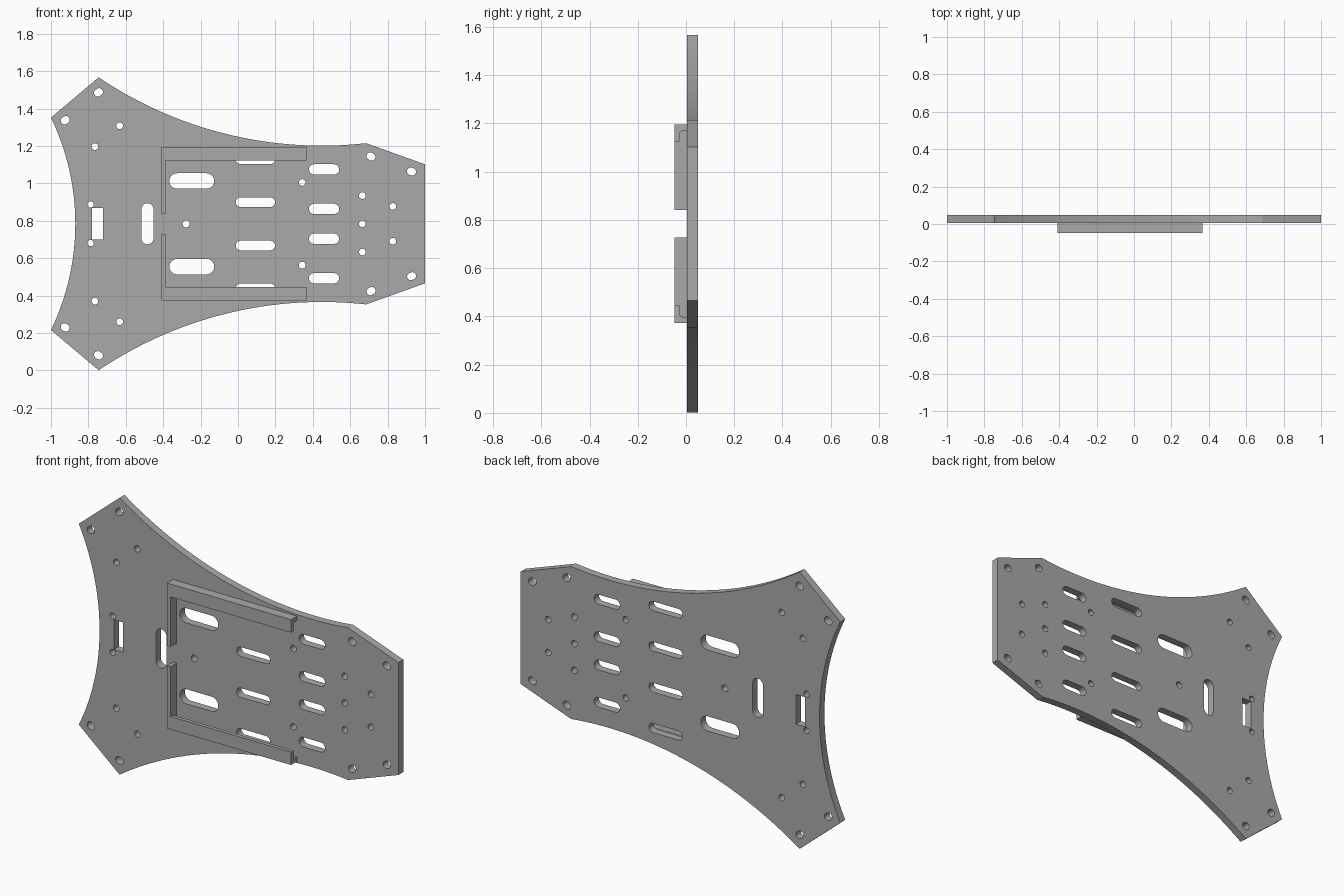
import bpy, bmesh, math
from mathutils import Vector

if "Cube" in bpy.data.objects:
    bpy.data.objects.remove(bpy.data.objects["Cube"])

MID = 0.784          # height of the mirror line
FRONT, BACK = 0.005, 0.049

grey = bpy.data.materials.new("plain grey")
grey.use_nodes = True
COLOUR = (0.4, 0.4, 0.4, 1)
grey.diffuse_color = COLOUR
grey.node_tree.nodes["Principled BSDF"].inputs["Base Color"].default_value = COLOUR


def flip(points):
    return [(x, 2 * MID - z) for x, z in points]


def arc(a, b, sag, n=32):
    """Points from a to b along an arc that bulges to the left by sag."""
    a, b = Vector(a), Vector(b)
    chord = b - a
    half = chord.length / 2
    left = Vector((-chord.y, chord.x)).normalized()
    r = (half * half + sag * sag) / (2 * sag)
    centre = (a + b) / 2 - left * (r - sag)
    sweep = math.asin(half / r)
    along = chord.normalized()
    pts = []
    for i in range(n + 1):
        t = sweep * (2 * i / n - 1)
        pts.append(tuple(centre + along * r * math.sin(t) + left * r * math.cos(t)))
    return pts


def slot(x, z, length, width, turn=0, n=10):
    """Rounded slot; equal length and width give a round hole."""
    r, off, turn = width / 2, (length - width) / 2, math.radians(turn)
    pts = []
    for side in (1, -1):
        for i in range(n + 1):
            t = math.pi * (i / n - 0.5)
            px, pz = side * (off + r * math.cos(t)), side * r * math.sin(t)
            pts.append((x + px * math.cos(turn) - pz * math.sin(turn),
                        z + px * math.sin(turn) + pz * math.cos(turn)))
    return pts


def add_object(name, mesh):
    mesh.materials.clear()
    mesh.materials.append(grey)
    ob = bpy.data.objects.new(name, mesh)
    bpy.context.collection.objects.link(ob)
    bpy.context.view_layer.objects.active = ob
    bpy.ops.object.select_all(action="DESELECT")
    ob.select_set(True)
    bpy.ops.object.shade_smooth_by_angle(angle=math.radians(25))
    return ob


def prism(name, ring, step):
    """Extrude a closed ring of 3D points by the vector step."""
    bm = bmesh.new()
    face = bm.faces.new([bm.verts.new(p) for p in ring])
    out = bmesh.ops.extrude_face_region(bm, geom=[face])
    moved = [g for g in out["geom"] if isinstance(g, bmesh.types.BMVert)]
    bmesh.ops.translate(bm, verts=moved, vec=step)
    bmesh.ops.recalc_face_normals(bm, faces=bm.faces)
    mesh = bpy.data.meshes.new(name)
    bm.to_mesh(mesh)
    bm.free()
    return add_object(name, mesh)


# Plate outline: straight nose, long curved flanks, two swept corners, curved tail
upper_flank = arc((-0.745, 1.567), (0.685, 1.215), -0.131)
tail = arc((-1, 2 * MID - 1.352), (-1, 1.352), -0.13)
upper = upper_flank + [(1, 1.102)]
outline = tail + upper + flip(upper)[::-1]

# Holes on the mirror line
holes = [
    slot(-0.277, MID, 0.038, 0.038),
    slot(0.665, MID, 0.036, 0.036),
    slot(-0.484, MID, 0.22, 0.065, 90),
    [(-0.78, 0.70), (-0.722, 0.70), (-0.722, 0.868), (-0.78, 0.868)],
]
# Holes that repeat above and below the mirror line
paired = [slot(x, z, 0.036, 0.036) for x, z in (
    (-0.633, 1.308), (-0.765, 1.197), (0.343, 1.005), (0.665, 0.935), (0.828, 0.877))]
paired.append(slot(-0.788, 0.887, 0.034, 0.034))
paired += [slot(x, z, 0.049, 0.04, a) for x, z, a in (
    (-0.746, 1.487, 30), (-0.924, 1.338, 30), (0.711, 1.144, -30), (0.928, 1.064, -20))]
paired += [slot(-0.247, 1.013, 0.24, 0.083)]
paired += [slot(0.093, z, 0.21, 0.052) for z in (0.9, 1.129)]
paired += [slot(0.46, z, 0.162, 0.055) for z in (0.864, 1.075)]
holes += paired + [flip(h) for h in paired]

# Plate: filled flat curve with thickness, turned upright and made a mesh
curve = bpy.data.curves.new("plate_outline", "CURVE")
curve.dimensions = "2D"
curve.fill_mode = "BOTH"
curve.extrude = (BACK - FRONT) / 2
for loop in [outline] + holes:
    spline = curve.splines.new("POLY")
    spline.points.add(len(loop) - 1)
    for p, (x, z) in zip(spline.points, loop):
        p.co = (x, z, 0, 1)
    spline.use_cyclic_u = True
helper = bpy.data.objects.new("plate_outline", curve)
bpy.context.collection.objects.link(helper)
bpy.context.view_layer.update()
graph = bpy.context.evaluated_depsgraph_get()
plate_mesh = bpy.data.meshes.new_from_object(helper.evaluated_get(graph))
bpy.data.objects.remove(helper)
bm = bmesh.new()
bm.from_mesh(plate_mesh)
bmesh.ops.remove_doubles(bm, verts=bm.verts, dist=0.00005)
for v in bm.verts:
    x, z, depth = v.co
    v.co = (x, (FRONT + BACK) / 2 - depth, z)
bmesh.ops.recalc_face_normals(bm, faces=bm.faces)
bm.to_mesh(plate_mesh)
bm.free()
add_object("plate", plate_mesh)

# Rails: a wall with an inward lip, plus an end wall, on each side
LIP, TOP, X0, X1 = -0.048, 1.195, -0.41, 0.365
section = [(FRONT, TOP), (LIP, TOP), (LIP, 1.122), (-0.027, 1.122), (-0.027, 1.155),
           (-0.023, 1.167), (-0.012, 1.171), (FRONT, 1.171)]
wall = [(X0, 0.84), (X0 + 0.022, 0.84), (X0 + 0.022, 1.171), (X0, 1.171)]
for side, mirrored in (("upper", False), ("lower", True)):
    s = flip(section) if mirrored else section
    w = flip(wall) if mirrored else wall
    prism(side + "_rail", [(X0, y, z) for y, z in s], (X1 - X0, 0, 0))
    prism(side + "_end_wall", [(x, FRONT, z) for x, z in w], (0, LIP - FRONT, 0))
